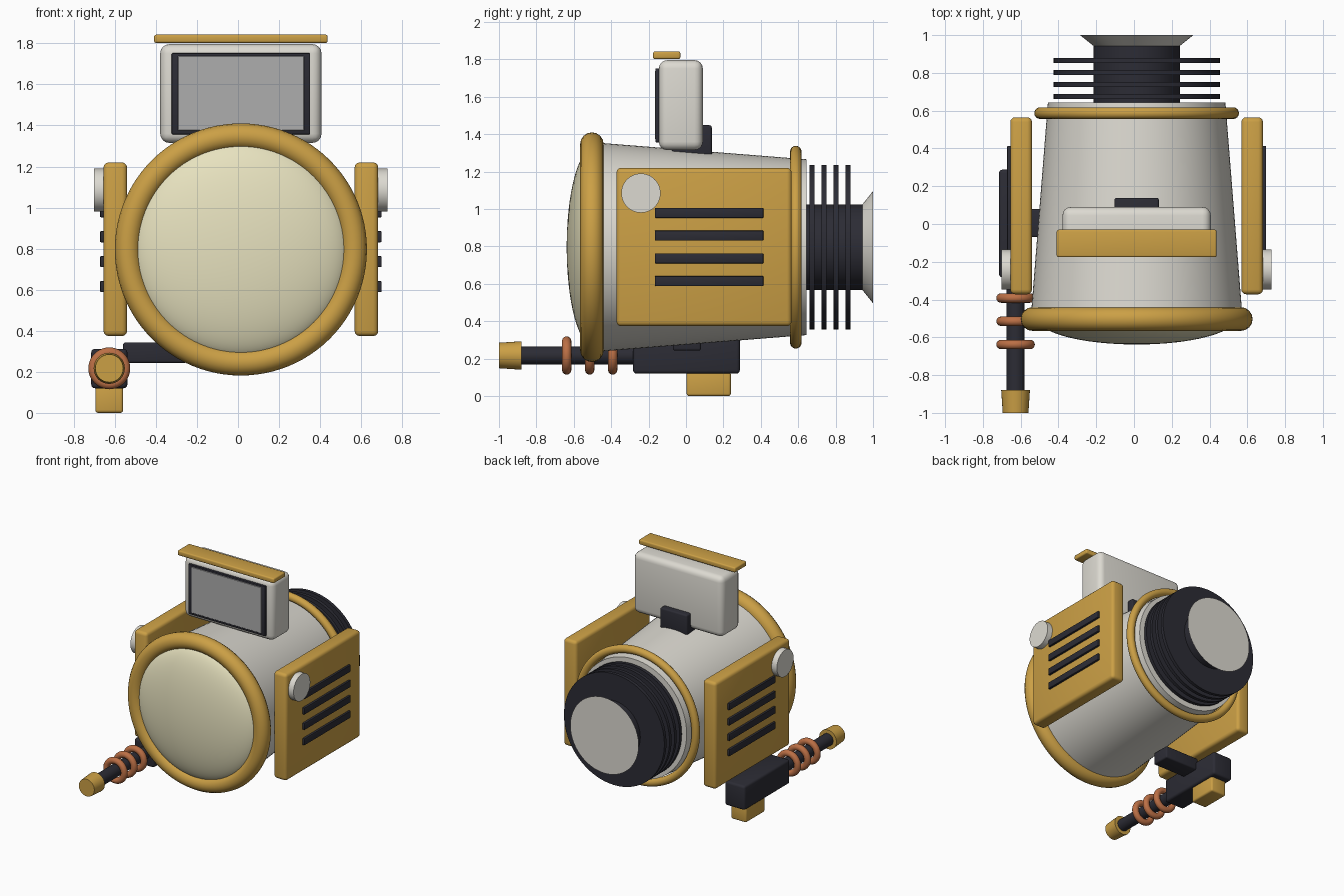
import bpy
from math import radians

if "Cube" in bpy.data.objects:
    bpy.data.objects.remove(bpy.data.objects["Cube"])

C = 0.014   # x of the body axis
Z = 0.796   # height of the body axis


def mat(name, r, g, b):
    m = bpy.data.materials.new(name)
    m.diffuse_color = (r, g, b, 1)
    m.use_nodes = True
    m.node_tree.nodes["Principled BSDF"].inputs["Base Color"].default_value = m.diffuse_color
    return m


GOLD = mat("gold_paint", 0.60, 0.35, 0.06)
DARK = mat("dark_rubber", 0.025, 0.025, 0.035)
SHELL = mat("pale_shell", 0.72, 0.70, 0.64)
CREAM = mat("cream_lens", 0.80, 0.76, 0.52)
COPPER = mat("copper", 0.50, 0.16, 0.06)
SCREEN = mat("screen_grey", 0.42, 0.42, 0.42)


def finish(name, m):
    o = bpy.context.object
    o.name = o.data.name = name
    o.data.materials.append(m)
    bpy.ops.object.shade_smooth_by_angle(angle=radians(35))
    return o


def box(name, m, x, y, z, bevel=0.01, segs=3):
    """Bevelled box from (min, max) ranges."""
    loc = [(a + b) / 2 for a, b in (x, y, z)]
    bpy.ops.mesh.primitive_cube_add(size=1, location=loc)
    o = bpy.context.object
    o.scale = [b - a for a, b in (x, y, z)]
    bpy.ops.object.transform_apply(location=False, rotation=False, scale=True)
    mod = o.modifiers.new("bevel", "BEVEL")
    mod.width, mod.segments = bevel, segs
    bpy.ops.object.modifier_apply(modifier=mod.name)
    return finish(name, m)


def tube(name, m, x, z, y0, y1, r0, r1=None, verts=64):
    """Cylinder or cone along y."""
    bpy.ops.mesh.primitive_cone_add(
        vertices=verts, radius1=r0, radius2=r0 if r1 is None else r1,
        depth=y1 - y0, location=(x, (y0 + y1) / 2, z), rotation=(radians(-90), 0, 0))
    return finish(name, m)


def ring(name, m, x, y, z, major, minor, segs=72):
    bpy.ops.mesh.primitive_torus_add(
        major_radius=major, minor_radius=minor, major_segments=segs,
        minor_segments=16, location=(x, y, z), rotation=(radians(90), 0, 0))
    return finish(name, m)


# Main tapered body with front lens and rims
tube("body_shell", SHELL, C, Z, -0.50, 0.643, 0.561, 0.470, 96)
bpy.ops.mesh.primitive_uv_sphere_add(segments=64, ring_count=32, radius=1,
                                     location=(C, -0.50, Z), rotation=(radians(90), 0, 0))
bpy.context.object.scale = (0.525, 0.525, 0.138)
finish("front_lens", CREAM)
ring("front_rim", GOLD, C, -0.503, Z, 0.551, 0.063, 96)
ring("rear_rim", GOLD, C, 0.587, Z, 0.511, 0.031, 96)

# Rear neck, cooling fins and exhaust
tube("rear_neck", DARK, C, Z, 0.62, 0.945, 0.229)
for i in range(4):
    y = 0.674 + i * 0.064
    tube(f"cooling_fin_{i + 1}", DARK, C, Z, y - 0.013, y + 0.013, 0.44)
tube("exhaust_nozzle", SHELL, C, Z, 0.94, 1.0, 0.225, 0.30)

# Side panels with vents and knobs
for side, s in (("left", -1), ("right", 1)):
    def xs(a, b):
        return sorted((C + s * a, C + s * b))
    box(f"{side}_panel", GOLD, xs(0.554, 0.669), (-0.372, 0.565), (0.374, 1.22), 0.025)
    for i in range(4):
        z = 0.615 + i * 0.1215
        box(f"{side}_vent_{i + 1}", DARK, xs(0.65, 0.686), (-0.167, 0.414),
            (z - 0.027, z + 0.027), 0.005, 2)
    bpy.ops.mesh.primitive_cylinder_add(
        vertices=48, radius=0.105, depth=0.06, location=(C + s * 0.685, -0.241, 1.085),
        rotation=(0, radians(90), 0))
    finish(f"{side}_knob", SHELL)

# Monitor on top
box("monitor_bracket", DARK, (C - 0.118, C + 0.118), (-0.075, 0.138), (1.26, 1.448), 0.012)
box("monitor_case", SHELL, (C - 0.393, C + 0.393), (-0.145, 0.09), (1.315, 1.796), 0.045, 4)
box("monitor_bezel", DARK, (C - 0.337, C + 0.337), (-0.163, -0.13), (1.357, 1.752), 0.004, 2)
box("monitor_screen", SCREEN, (C - 0.307, C + 0.307), (-0.167, -0.15), (1.375, 1.738), 0.002, 1)
box("monitor_visor", GOLD, (C - 0.423, C + 0.423), (-0.176, -0.03), (1.802, 1.842), 0.01)

# Side blaster slung under the body
GX, GZ = -0.627, 0.217
box("blaster_arm", DARK, (-0.56, -0.25), (-0.07, 0.08), (0.243, 0.343), 0.012)
box("blaster_body", DARK, (GX - 0.088, GX + 0.088), (-0.283, 0.288), (0.12, 0.312), 0.018)
box("blaster_grip", GOLD, (GX - 0.068, GX + 0.068), (0.003, 0.24), (0.0, 0.13), 0.014)
tube("blaster_barrel", DARK, GX, GZ, -0.90, -0.26, 0.048, verts=32)
tube("blaster_tip", GOLD, GX, GZ, -1.0, -0.88, 0.068, 0.076, verts=32)
for i in range(3):
    ring(f"blaster_coil_{i + 1}", COPPER, GX, -0.638 + i * 0.123, GZ, 0.077, 0.025, 40)
